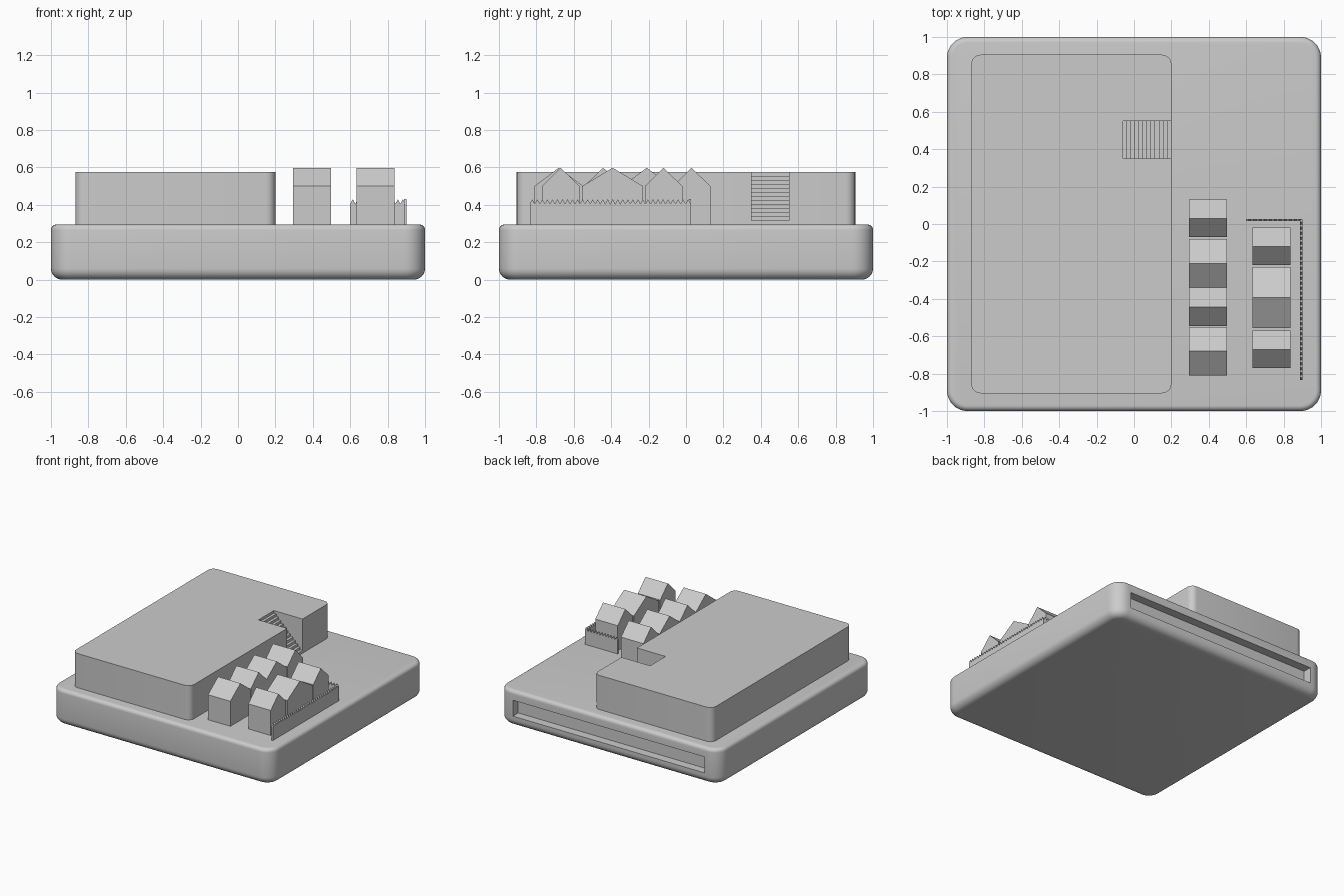
import bpy, bmesh, math
from mathutils import Vector

if "Cube" in bpy.data.objects:
    bpy.data.objects.remove(bpy.data.objects["Cube"])


def make_object(name, bm):
    bmesh.ops.recalc_face_normals(bm, faces=bm.faces[:])
    mesh = bpy.data.meshes.new(name)
    bm.to_mesh(mesh)
    bm.free()
    ob = bpy.data.objects.new(name, mesh)
    bpy.context.collection.objects.link(ob)
    return ob


def prism(name, points, offset):
    """Extrude a closed planar outline along an offset vector."""
    bm = bmesh.new()
    face = bm.faces.new([bm.verts.new(p) for p in points])
    res = bmesh.ops.extrude_face_region(bm, geom=[face], use_keep_orig=True)
    moved = [v for v in res["geom"] if isinstance(v, bmesh.types.BMVert)]
    bmesh.ops.translate(bm, verts=moved, vec=Vector(offset))
    return make_object(name, bm)


def arc(cx, cy, r, start, n):
    return [(cx + r * math.cos(math.radians(start + 90 * i / n)),
             cy + r * math.sin(math.radians(start + 90 * i / n))) for i in range(n + 1)]


def rounded_rect(x0, x1, y0, y1, r, n=8):
    return (arc(x0 + r, y0 + r, r, 180, n) + arc(x1 - r, y0 + r, r, 270, n)
            + arc(x1 - r, y1 - r, r, 0, n) + arc(x0 + r, y1 - r, r, 90, n))


def smooth(ob):
    bpy.ops.object.select_all(action='DESELECT')
    ob.select_set(True)
    bpy.context.view_layer.objects.active = ob
    bpy.ops.object.shade_smooth_by_angle(angle=math.radians(30))


# Base slab: stacked rounded outlines, larger rounding at the bottom
TOP, RB, RT = 0.295, 0.06, 0.03
sections = [(RB * (1 - math.sin(a)), RB * (1 - math.cos(a)))
            for a in (math.pi / 2 * i / 6 for i in range(7))]
sections += [(RT * (1 - math.cos(a)), TOP - RT + RT * math.sin(a))
             for a in (math.pi / 2 * i / 6 for i in range(7))]
bm = bmesh.new()
rings = []
for inset, z in sections:
    s = 1 - inset
    rings.append([bm.verts.new((x, y, z))
                  for x, y in rounded_rect(-s, s, -s, s, 0.11 - inset)])
bm.faces.new(rings[0])
bm.faces.new(rings[-1])
for lo, hi in zip(rings, rings[1:]):
    for i in range(len(lo)):
        j = (i + 1) % len(lo)
        bm.faces.new((lo[i], lo[j], hi[j], hi[i]))
# profile starts at full inset on the bottom, so flip the first arc order
base = make_object("base_slab", bm)

# Long slot in the back edge
cutter = prism("slot_cutter", [(-0.87, 0.93, 0.085), (0.87, 0.93, 0.085),
                               (0.87, 0.93, 0.215), (-0.87, 0.93, 0.215)], (0, 0.2, 0))
cutter.hide_render = True
cutter.hide_viewport = True
mod = base.modifiers.new("slot", 'BOOLEAN')
mod.operation, mod.object, mod.solver = 'DIFFERENCE', cutter, 'EXACT'
smooth(base)

# Raised plateau with a notch for the stairs
NX, NY0, NY1, PZ = -0.06, 0.35, 0.55, 0.575
outline = rounded_rect(-0.87, 0.2, -0.905, 0.905, 0.05, 6)
outline[14:14] = [(0.2, NY0), (NX, NY0), (NX, NY1), (0.2, NY1)]
plateau = prism("plateau", [(x, y, 0.29) for x, y in outline], (0, 0, PZ - 0.29))
smooth(plateau)

# Stairs climbing into the notch
N = 12
run, rise = (0.2 - NX) / N, (PZ - TOP) / (N + 1)
steps = [(NX, NY0, 0.29), (0.2, NY0, 0.29)]
for i in range(N):
    z = TOP + rise * (i + 1)
    steps += [(0.2 - run * i, NY0, z), (0.2 - run * (i + 1), NY0, z)]
prism("stairs", steps, (0, NY1 - NY0, 0))

# Two rows of gabled houses: (y front, y back)
rows = {0.295: [(-0.81, -0.55), (-0.545, -0.34), (-0.34, -0.08), (-0.07, 0.13)],
        0.633: [(-0.77, -0.57), (-0.555, -0.23), (-0.22, -0.02)]}
for x, houses in rows.items():
    for y0, y1 in houses:
        prism("house", [(x, y0, 0.29), (x, y1, 0.29), (x, y1, 0.5),
                        (x, (y0 + y1) / 2, 0.598), (x, y0, 0.5)], (0.203, 0, 0))


# Picket fence panels with a pointed top
def fence(name, start, direction, length, thick):
    n = round(length / 0.027)
    start, d = Vector(start), Vector(direction)
    pts = [start, start + d * length]
    for i in range(2 * n, -1, -1):
        p = start + d * (length * i / (2 * n))
        p.z = 0.43 if i % 2 else 0.405
        pts.append(p)
    prism(name, pts, thick)


fence("fence_side", (0.888, -0.835, 0.29), (0, 1, 0), 0.86, (0.012, 0, 0))
fence("fence_back", (0.6, 0.015, 0.29), (1, 0, 0), 0.295, (0, 0.012, 0))
